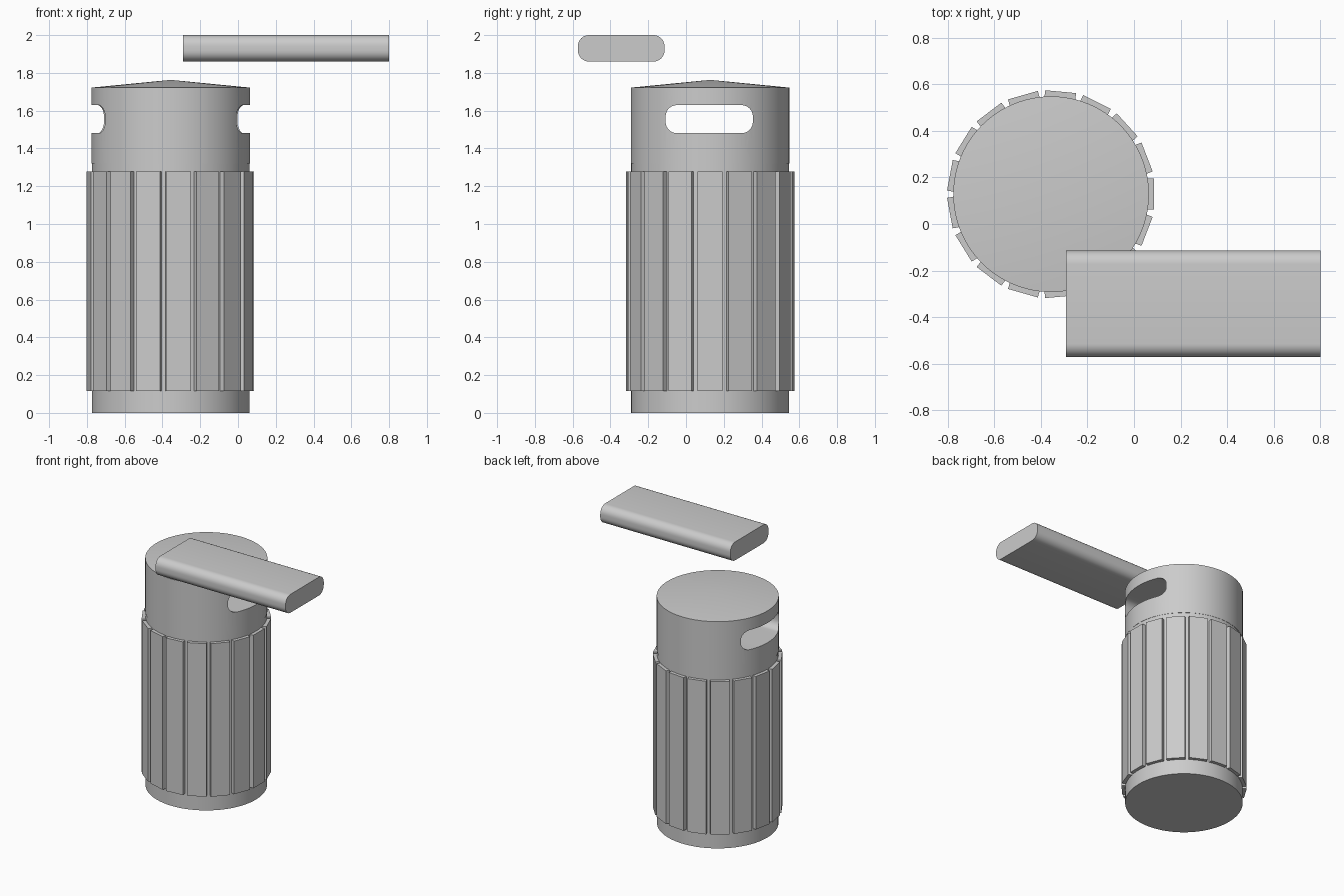
import bpy, bmesh, math
from mathutils import Matrix, Vector

if "Cube" in bpy.data.objects:
    bpy.data.objects.remove(bpy.data.objects["Cube"])

CX, CY = -0.356, 0.128      # axis of the bin
SEG = 96


def make(name, bm, loc=(0, 0, 0)):
    bmesh.ops.recalc_face_normals(bm, faces=bm.faces[:])
    me = bpy.data.meshes.new(name)
    bm.to_mesh(me)
    bm.free()
    ob = bpy.data.objects.new(name, me)
    ob.location = loc
    bpy.context.collection.objects.link(ob)
    return ob


def smooth(ob):
    bpy.ops.object.select_all(action='DESELECT')
    ob.select_set(True)
    bpy.context.view_layer.objects.active = ob
    bpy.ops.object.shade_smooth_by_angle(angle=math.radians(30))


def drum(name, r, z0, z1, tip=None):
    """Closed cylinder, with an optional shallow cone on top."""
    bm = bmesh.new()
    rings = []
    for z in (z0, z1):
        rings.append([bm.verts.new((r * math.cos(2 * math.pi * i / SEG),
                                    r * math.sin(2 * math.pi * i / SEG), z))
                      for i in range(SEG)])
    low, high = rings
    bm.faces.new(low[::-1])
    apex = bm.verts.new((0, 0, tip)) if tip else None
    for i in range(SEG):
        j = (i + 1) % SEG
        bm.faces.new((low[i], low[j], high[j], high[i]))
        if apex:
            bm.faces.new((high[i], high[j], apex))
    if not apex:
        bm.faces.new(high)
    return make(name, bm, (CX, CY, 0))


def rounded_bar(name, loc, size, radius):
    """Box along x with its four long edges rounded."""
    bm = bmesh.new()
    bmesh.ops.create_cube(bm, size=1, matrix=Matrix.Diagonal((*size, 1)))
    long_edges = [e for e in bm.edges
                  if abs(e.verts[0].co.x - e.verts[1].co.x) > 1e-4]
    bmesh.ops.bevel(bm, geom=long_edges, offset=radius, offset_type='OFFSET',
                    segments=8, profile=0.5, affect='EDGES')
    return make(name, bm, loc)


# Main body
body = drum("bin_body", 0.418, 0, 1.321)
smooth(body)

# Hood with a shallow conical top and a slot right through it
hood = drum("bin_hood", 0.42, 1.321, 1.722, 1.763)
cutter = rounded_bar("slot_cutter", (CX, 0.123, 1.555), (1.09, 0.462, 0.149), 0.06)
cutter.hide_render = True
mod = hood.modifiers.new("slot", 'BOOLEAN')
mod.operation = 'DIFFERENCE'
mod.solver = 'EXACT'
mod.object = cutter
bpy.context.view_layer.objects.active = hood
bpy.ops.object.modifier_apply(modifier=mod.name)
bpy.data.objects.remove(cutter)
smooth(hood)

# Ring of 17 flat slats
bm = bmesh.new()
for i in range(17):
    m = (Matrix.Rotation(2 * math.pi * i / 17, 4, 'Z')
         @ Matrix.Translation((0.4255, 0, 0.6975))
         @ Matrix.Diagonal((0.033, 0.133, 1.162, 1)))
    bmesh.ops.create_cube(bm, size=1, matrix=m)
slats = make("slats", bm, (CX, CY, 0))

# Loose rounded bar floating above the front right
bar = rounded_bar("loose_bar", (0.254, -0.343, 1.93), (1.092, 0.458, 0.14), 0.058)
smooth(bar)
